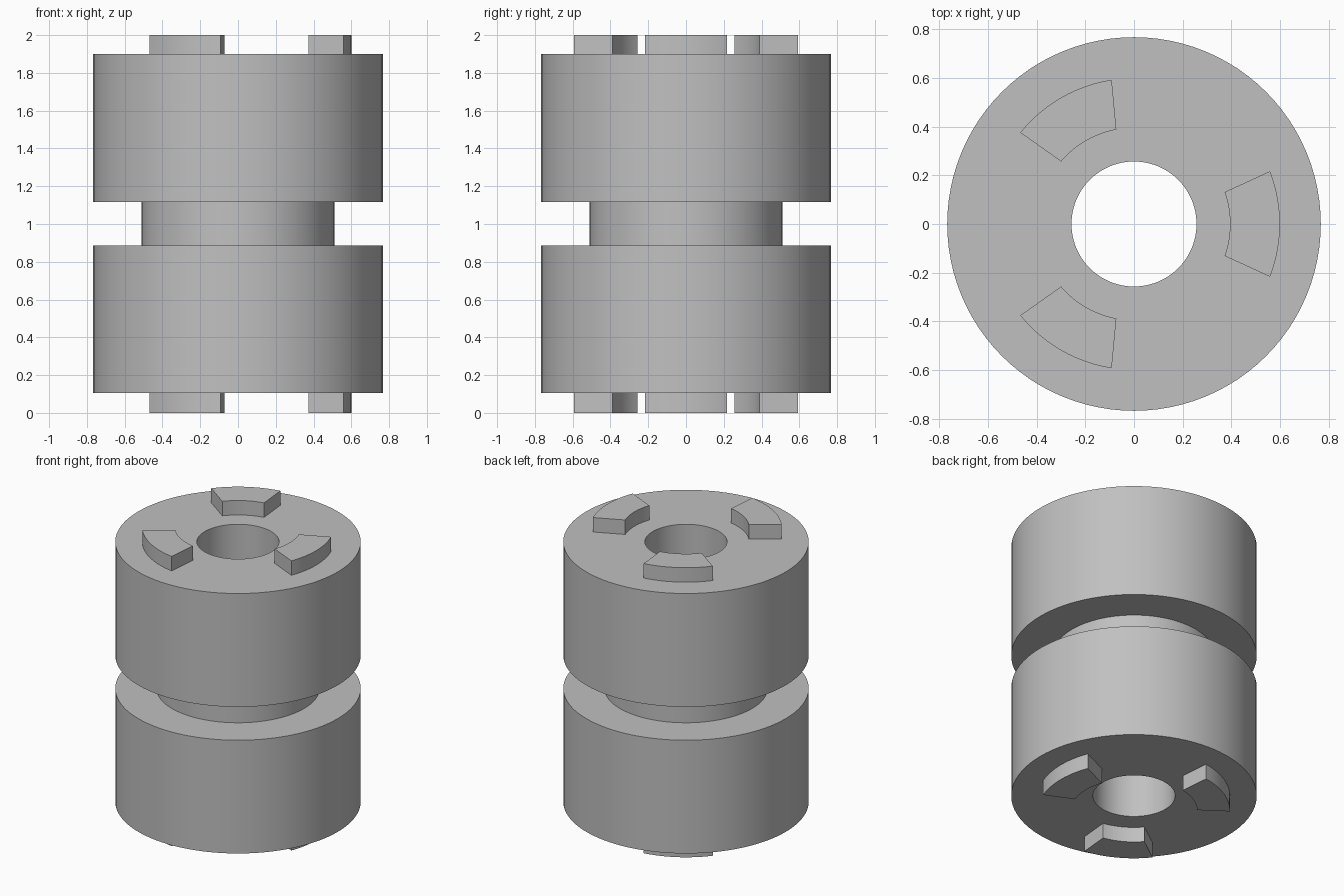
import bpy
import bmesh
import math

if "Cube" in bpy.data.objects:
    bpy.data.objects.remove(bpy.data.objects["Cube"], do_unlink=True)

SEGMENTS = 96
BOTTOM, TOP = 0.105, 1.9

grey = bpy.data.materials.new("plain grey")
grey.use_nodes = True
colour = (0.53, 0.53, 0.53, 1)
grey.diffuse_color = colour
grey.node_tree.nodes["Principled BSDF"].inputs["Base Color"].default_value = colour


def finish(bm, name):
    """Turn a bmesh into a grey object with crisp edges."""
    bmesh.ops.recalc_face_normals(bm, faces=bm.faces)
    mesh = bpy.data.meshes.new(name)
    bm.to_mesh(mesh)
    bm.free()
    mesh.materials.append(grey)
    obj = bpy.data.objects.new(name, mesh)
    bpy.context.collection.objects.link(obj)
    bpy.ops.object.select_all(action='DESELECT')
    obj.select_set(True)
    bpy.context.view_layer.objects.active = obj
    bpy.ops.object.shade_smooth_by_angle(angle=math.radians(30))
    return obj


def lathe(name, profile):
    """Revolve a closed (radius, height) profile around z."""
    bm = bmesh.new()
    rings = []
    for i in range(SEGMENTS):
        a = math.tau * i / SEGMENTS
        rings.append([bm.verts.new((r * math.cos(a), r * math.sin(a), z))
                      for r, z in profile])
    n = len(profile)
    for i in range(SEGMENTS):
        here, after = rings[i], rings[(i + 1) % SEGMENTS]
        for j in range(n):
            k = (j + 1) % n
            bm.faces.new((here[j], after[j], after[k], here[k]))
    return finish(bm, name)


def lug(name, turn, z, height):
    """Extrude an arc-shaped coupling tooth, slightly flared at its sides."""
    steps = 12
    outline = []
    for radius, half, way in ((0.395, 19.4, 1), (0.6, 21.2, -1)):
        for i in range(steps + 1):
            a = turn + way * math.radians(half) * (2 * i / steps - 1)
            outline.append((radius * math.cos(a), radius * math.sin(a), z))
    bm = bmesh.new()
    face = bm.faces.new([bm.verts.new(p) for p in outline])
    made = bmesh.ops.extrude_face_region(bm, geom=[face], use_keep_orig=True)
    raised = [v for v in made["geom"] if isinstance(v, bmesh.types.BMVert)]
    bmesh.ops.translate(bm, verts=raised, vec=(0, 0, height))
    return finish(bm, name)


# Bored spool: two wide drums joined by a narrow neck
BORE, NECK, DRUM = 0.257, 0.51, 0.768
lathe("spool_body", [
    (BORE, BOTTOM), (DRUM, BOTTOM), (DRUM, 0.887), (NECK, 0.887),
    (NECK, 1.117), (DRUM, 1.117), (DRUM, TOP), (BORE, TOP)])

# Three teeth on each end
for i in range(3):
    turn = math.tau * i / 3
    lug(f"top_lug_{i + 1}", turn, TOP, 2 - TOP)
    lug(f"bottom_lug_{i + 1}", turn, 0, BOTTOM)
